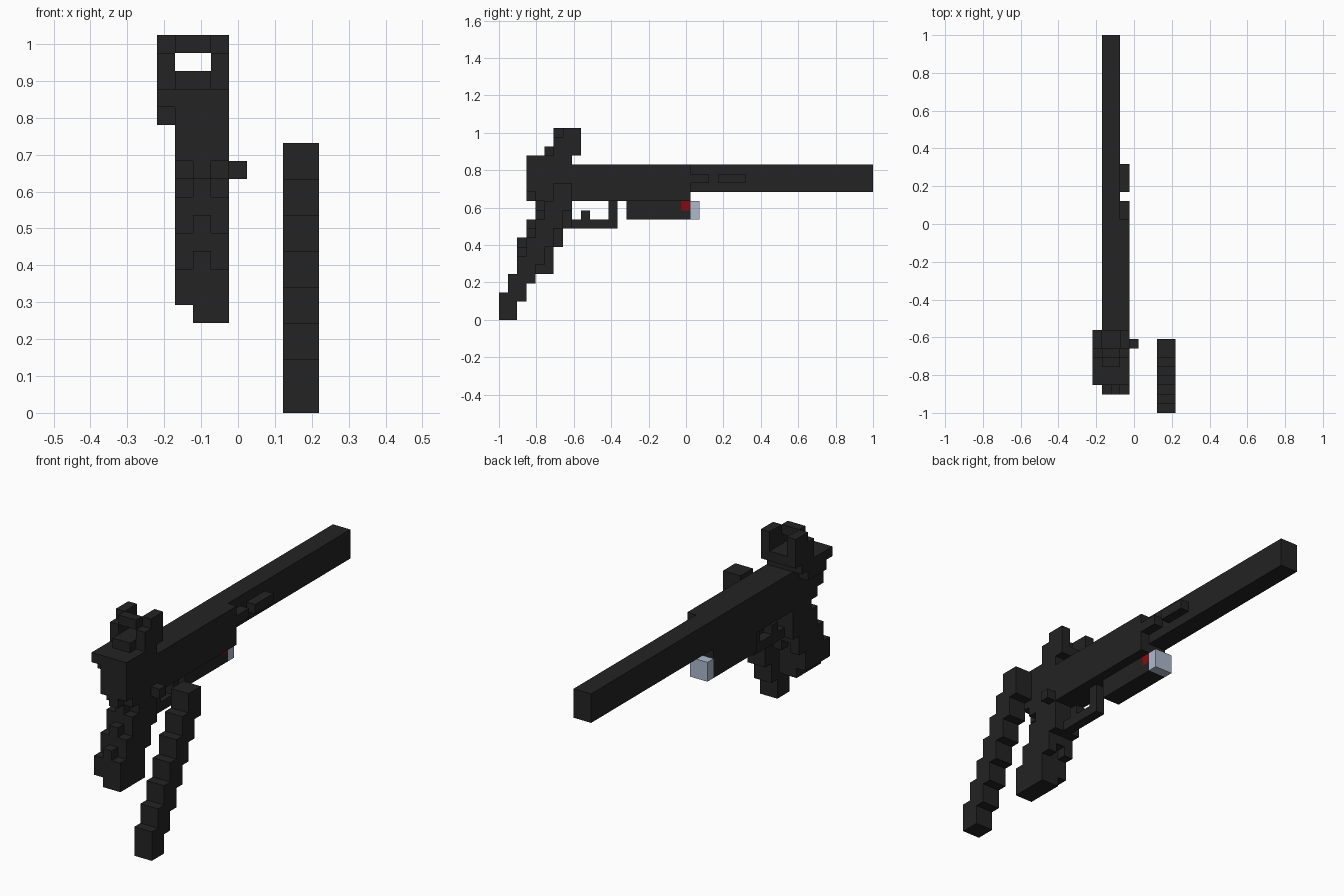
import bpy
import bmesh
from mathutils import Vector

default_cube = bpy.data.objects.get("Cube")
if default_cube:
    bpy.data.objects.remove(default_cube, do_unlink=True)

# Grid cell size, and the grid corner in world space
CELL = 2 / 41
ORIGIN = Vector((-4.5, -20.5, 0))


def make_material(name, colour):
    mat = bpy.data.materials.new(name)
    mat.use_nodes = True
    mat.diffuse_color = (*colour, 1)
    mat.node_tree.nodes["Principled BSDF"].inputs["Base Color"].default_value = (*colour, 1)
    return mat


charcoal = make_material("charcoal", (0.017, 0.017, 0.017))
red = make_material("red", (0.25, 0.003, 0.004))
pale_blue = make_material("pale_blue_grey", (0.42, 0.49, 0.62))


def block(x, y, z):
    """A box given by its cell ranges along each axis."""
    return tuple(zip(x, y, z))


def part(name, blocks, material=charcoal):
    """Join several boxes into one named object."""
    bm = bmesh.new()
    for low, high in blocks:
        low, high = Vector(low), Vector(high)
        centre, size = (low + high) / 2, high - low
        verts = bmesh.ops.create_cube(bm, size=1)["verts"]
        for v in verts:
            v.co = (centre + v.co * size + ORIGIN) * CELL
    mesh = bpy.data.meshes.new(name)
    bm.to_mesh(mesh)
    bm.free()
    mesh.materials.append(material)
    obj = bpy.data.objects.new(name, mesh)
    bpy.context.collection.objects.link(obj)
    return obj


WIDE = (1, 4)      # full body width
NARROW = (1, 3)    # barrel width
MIDDLE = (2, 3)    # centre column

# Barrel, with two raised strips on its side
part("barrel", [block(NARROW, (21, 41), (14, 17))])
part("side_strips", [block((3, 4), span, (15, 16)) for span in ((21, 23), (24, 27))])

# Receiver with a taller rear end
part("receiver", [
    block(WIDE, (4, 21), (13, 17)),
    block(WIDE, (3, 8), (14, 18)),
    block(MIDDLE, (3, 5), (13, 14)),
])
part("side_wing", [
    block((0, 1), (3, 8), (17, 18)),
    block((0, 1), (4, 7), (16, 17)),
])
part("side_button", [block((4, 5), (7, 8), (13, 14))])

# Rear sight: two stepped posts, a base and a top bar
for side, left in (("right", 0), ("left", 3)):
    span = (left, left + 1)
    part("sight_post_" + side, [
        block(span, (7, 9), (18, 21)),
        block(span, (6, 7), (18, 20)),
    ])
part("sight_base", [block(NARROW, (5, 9), (18, 19))])
part("sight_bar", [block(NARROW, (6, 7), (20, 21))])

# Raked grip: side columns stepped one cell out of phase with the middle
grip = [
    block((1, 2), (2, 6), (6, 8)),
    block((3, 4), (2, 6), (5, 8)),
    block(MIDDLE, (2, 6), (5, 9)),
]
for step in range(3):
    y = (3 + step, min(7 + step, 8))
    for column in ((1, 2), (3, 4)):
        grip.append(block(column, y, (8 + 2 * step, min(10 + 2 * step, 13))))
    if step < 2:
        grip.append(block(MIDDLE, y, (9 + 2 * step, 11 + 2 * step)))
part("grip", grip)

# Trigger and its guard
part("trigger_guard", [
    block(MIDDLE, (6, 13), (10, 11)),
    block(MIDDLE, (12, 13), (11, 13)),
])
part("trigger", [block(MIDDLE, (9, 10), (11, 12))])

# Lamp housing under the receiver, with a red switch and pale lens
part("lamp_housing", [
    block(NARROW, (14, 20), (11, 13)),
    block(NARROW, (20, 21), (11, 12)),
    block((1, 2), (20, 21), (12, 13)),
])
part("lamp_switch", [block(MIDDLE, (20, 21), (12, 13))], red)
part("lamp_lens", [block(NARROW, (21, 22), (11, 13))], pale_blue)

# Separate slanted magazine of overlapping steps
part("magazine", [
    block((7, 9), (i, i + 2), (2 * i, 2 * i + 3)) for i in range(7)
])
